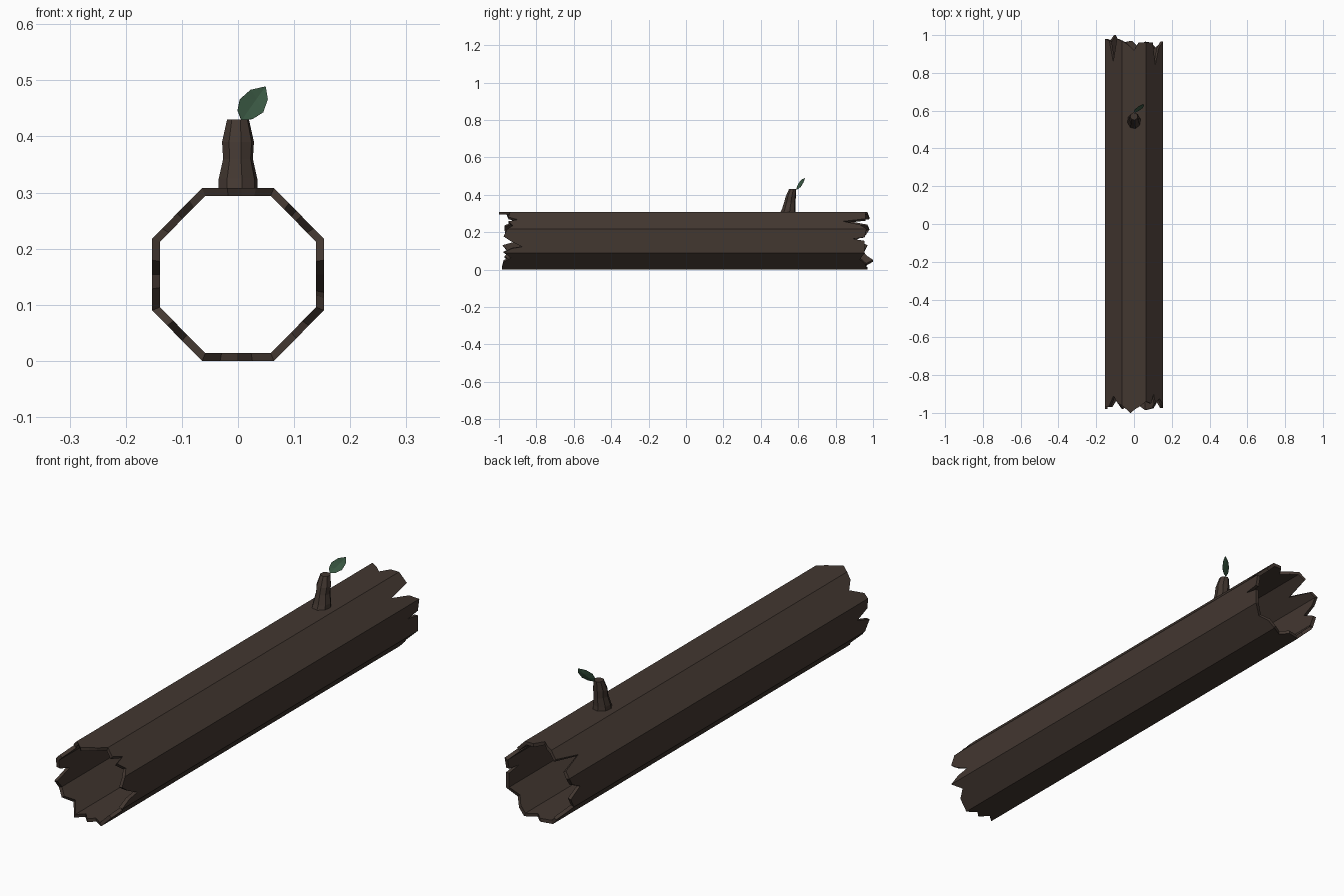
import bpy, bmesh, math
from mathutils import Vector

if "Cube" in bpy.data.objects:
    bpy.data.objects.remove(bpy.data.objects["Cube"])


def material(name, rgb):
    m = bpy.data.materials.new(name)
    m.diffuse_color = (*rgb, 1)
    m.use_nodes = True
    m.node_tree.nodes["Principled BSDF"].inputs["Base Color"].default_value = m.diffuse_color
    return m


def finish(name, bm, mat, recalc=True):
    if recalc:
        bmesh.ops.recalc_face_normals(bm, faces=bm.faces[:])
    me = bpy.data.meshes.new(name)
    bm.to_mesh(me)
    bm.free()
    me.materials.append(mat)
    ob = bpy.data.objects.new(name, me)
    bpy.context.collection.objects.link(ob)
    return ob


bark = material("bark", (0.055, 0.038, 0.03))
green = material("leaf_green", (0.045, 0.105, 0.06))

# Hollow octagonal log: corners run clockwise from top left, seen from the front
CZ, INNER = 0.154, 0.91
corners = [(-.064, .308), (.064, .308), (.153, .218), (.153, .09),
           (.064, 0), (-.064, 0), (-.153, .09), (-.153, .218)]
# Splintered ends: per side, (position along the side, y), starting at its corner
front = [
    [(0, -.96), (.35, -1.0), (.55, -.98), (.75, -.965)],
    [(0, -.94), (.3, -.95), (.45, -.90), (.55, -.95), (.8, -.925)],
    [(0, -.955), (.3, -.975), (.5, -.94), (.75, -.875), (.82, -.93)],
    [(0, -.975), (.3, -.935), (.55, -.975)],
    [(0, -.985), (.3, -.96), (.5, -.985), (.75, -.95)],
    [(0, -.98), (.4, -.93), (.7, -.97)],
    [(0, -.95), (.3, -.98), (.5, -.90), (.7, -.965)],
    [(0, -.97), (.2, -.97), (.5, -.91), (.75, -.95)],
]
back = [
    [(0, .97), (.25, .95), (.5, .92), (.7, .96)],
    [(0, .96), (.4, .96), (.55, .84), (.75, .93)],
    [(0, .965), (.35, .955), (.42, .89), (.5, .955)],
    [(0, .955), (.4, .93), (.7, .96)],
    [(0, .965), (.35, .94), (.6, .97)],
    [(0, .96), (.25, .965), (.47, 1.0), (.75, .965)],
    [(0, .95), (.3, .97), (.55, .91), (.75, .96)],
    [(0, .98), (.25, .97), (.48, .86), (.7, .98)],
]

bm = bmesh.new()


def edge_points(table):
    """Outer and inner vertices of one splintered end, side by side."""
    sides = []
    for i, pts in enumerate(table):
        a, b = Vector(corners[i]), Vector(corners[(i + 1) % 8])
        row = []
        for t, y in pts:
            p = a.lerp(b, t)
            row.append((bm.verts.new((p.x, y, p.y)),
                        bm.verts.new((p.x * INNER, y, CZ + (p.y - CZ) * INNER))))
        sides.append(row)
    return [s + [sides[(i + 1) % 8][0]] for i, s in enumerate(sides)]


f_sides, b_sides = edge_points(front), edge_points(back)
for f, b in zip(f_sides, b_sides):
    for layer in (0, 1):
        bm.faces.new([p[layer] for p in f] + [p[layer] for p in reversed(b)])
    for row in (f, b):
        for p, q in zip(row, row[1:]):
            bm.faces.new((p[0], q[0], q[1], p[1]))
finish("hollow_log", bm, bark)

# Branch stub: rings of (z, centre y, x radius, y radius)
rings = [(.304, .545, .036, .043), (.325, .549, .035, .036), (.36, .555, .027, .031),
         (.39, .560, .029, .028), (.43, .570, .020, .020)]
bm = bmesh.new()
loops = []
for z, cy, rx, ry in rings:
    loops.append([bm.verts.new((rx * math.cos(k * math.pi / 4 + .2),
                                cy + ry * math.sin(k * math.pi / 4 + .2), z))
                  for k in range(8)])
for lo, hi in zip(loops, loops[1:]):
    for k in range(8):
        n = (k + 1) % 8
        bm.faces.new((lo[k], lo[n], hi[n], hi[k]))
bm.faces.new(loops[0][::-1])
bm.faces.new(loops[-1])
finish("branch_stub", bm, bark)

# Leaf: two halves meeting in a slightly folded midrib, given as (x, z)
mid = [(.006, .428), (.019, .447), (.033, .467), (.049, .489)]
left = [(-.001, .446), (.003, .466), (.022, .483)]
right = [(.026, .431), (.045, .443), (.053, .466)]
bm = bmesh.new()


def leaf_vert(p, fold=0):
    x, z = p
    return bm.verts.new((x, .588 + .45 * x + .45 * (z - .43) + fold, z))


m = [leaf_vert(p, .004 if 0 < i < 3 else 0) for i, p in enumerate(mid)]
for pts, flip in ((left, False), (right, True)):
    s = [leaf_vert(p) for p in pts]
    for face in ((m[0], m[1], s[0]), (m[1], m[2], s[1], s[0]),
                 (m[2], s[2], s[1]), (m[2], m[3], s[2])):
        bm.faces.new(face[::-1] if flip else face)
leaf = finish("leaf", bm, green)
sol = leaf.modifiers.new("thickness", 'SOLIDIFY')
sol.thickness = .001
